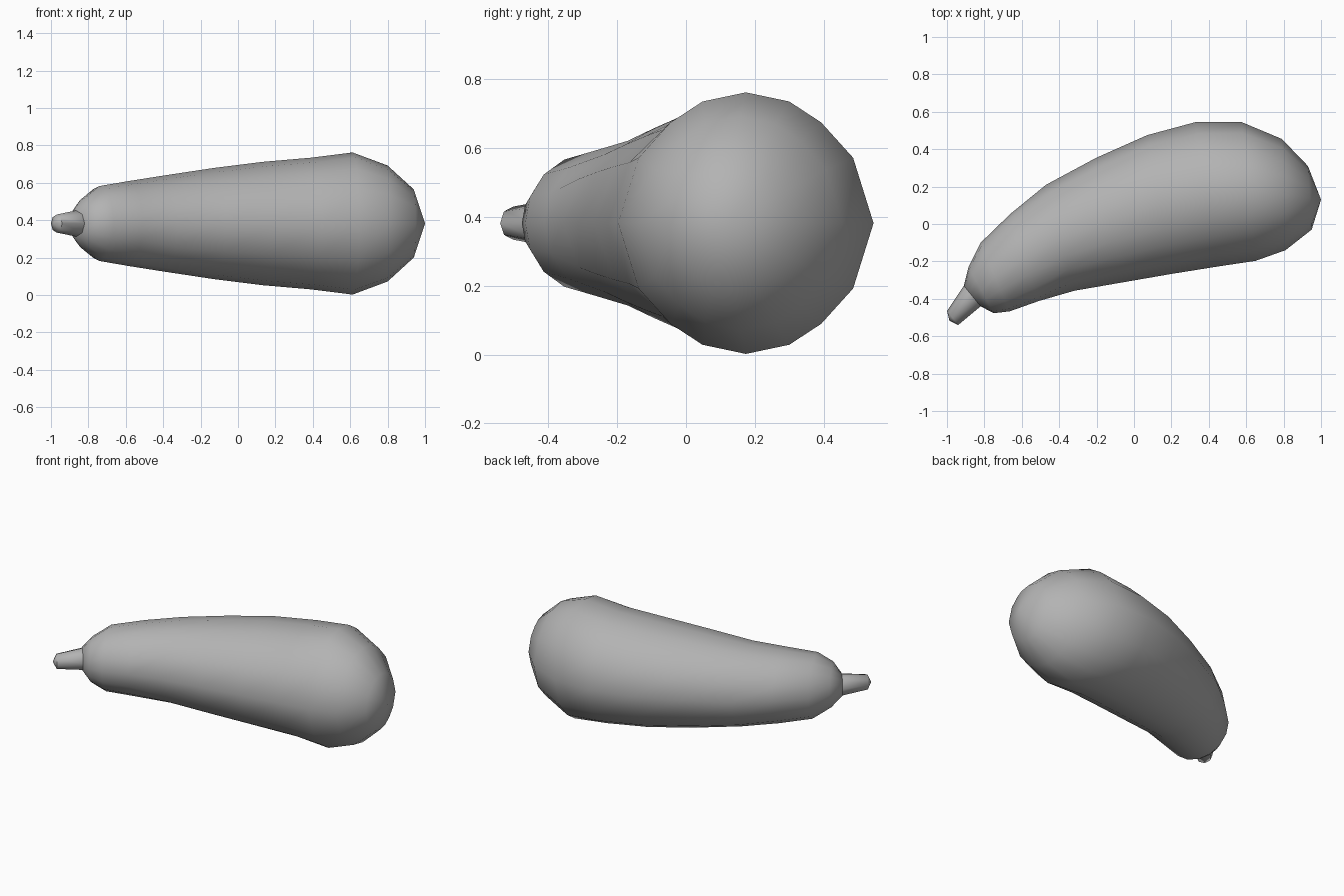
import bpy, bmesh, math
from mathutils import Vector

if "Cube" in bpy.data.objects:
    bpy.data.objects.remove(bpy.data.objects["Cube"])

ZC = 0.382  # height of the centre line

grey = bpy.data.materials.new("mid_grey")
grey.diffuse_color = (.45, .45, .45, 1)
grey.use_nodes = True
grey.node_tree.nodes["Principled BSDF"].inputs["Base Color"].default_value = grey.diffuse_color


def circle(n):
    return [(math.sin(2 * math.pi * k / n), math.cos(2 * math.pi * k / n)) for k in range(n)]


# slightly flattened 16-sided section used at the thick end
quad = [(0, 1), (.34, .93), (.59, .77), (.84, .5), (1, 0)]
half = quad + [(u, -v) for u, v in quad[-2::-1]]
FULL = half + [(-u, v) for u, v in half[-2:0:-1]]


def loft(name, rings, start, end, section, angle):
    """rings: (x, y of one side, x, y of other side, vertical radius); ends closed to points"""
    bm = bmesh.new()
    loops = []
    for i, (ax, ay, bx, by, rz) in enumerate(rings):
        a, b = Vector((ax, ay, ZC)), Vector((bx, by, ZC))
        mid, side = (a + b) / 2, (a - b) / 2
        loops.append([bm.verts.new(mid + side * u + Vector((0, 0, rz * v))) for u, v in section(i)])
    n = len(loops[0])
    for p, q in zip(loops, loops[1:]):
        for k in range(n):
            bm.faces.new((p[k], p[(k + 1) % n], q[(k + 1) % n], q[k]))
    for loop, tip in ((loops[0], start), (loops[-1], end)):
        t = bm.verts.new((tip[0], tip[1], ZC))
        for k in range(n):
            bm.faces.new((loop[k], loop[(k + 1) % n], t))
    bmesh.ops.recalc_face_normals(bm, faces=bm.faces)
    mesh = bpy.data.meshes.new(name)
    bm.to_mesh(mesh)
    bm.free()
    mesh.materials.append(grey)
    ob = bpy.data.objects.new(name, mesh)
    bpy.context.collection.objects.link(ob)
    bpy.ops.object.select_all(action='DESELECT')
    ob.select_set(True)
    bpy.context.view_layer.objects.active = ob
    bpy.ops.object.shade_smooth_by_angle(angle=math.radians(angle))
    return ob


# Curved, swelling fruit body
body = [
    (-.91, -.33, -.82, -.44, .07),
    (-.885, -.23, -.75, -.477, .137),
    (-.82, -.10, -.665, -.467, .20),
    (-.66, .055, -.51, -.412, .227),
    (-.47, .21, -.32, -.357, .257),
    (-.20, .355, -.06, -.312, .297),
    (.07, .475, .20, -.267, .33),
    (.33, .545, .45, -.227, .352),
    (.575, .545, .65, -.197, .38),
    (.79, .455, .81, -.14, .31),
    (.93, .31, .95, -.03, .182),
]
loft("fruit_body", body, (-.865, -.385), (1.0, .13),
     lambda i: circle(16) if i < 4 else FULL, 60)

# Short tapered stem
stem = [
    (-.885, -.31, -.80, -.42, .072),
    (-.91, -.33, -.82, -.44, .07),
    (-1.0, -.465, -.94, -.54, .048),
]
loft("stem", stem, (-.83, -.35), (-.987, -.517), lambda i: circle(8), 60)
